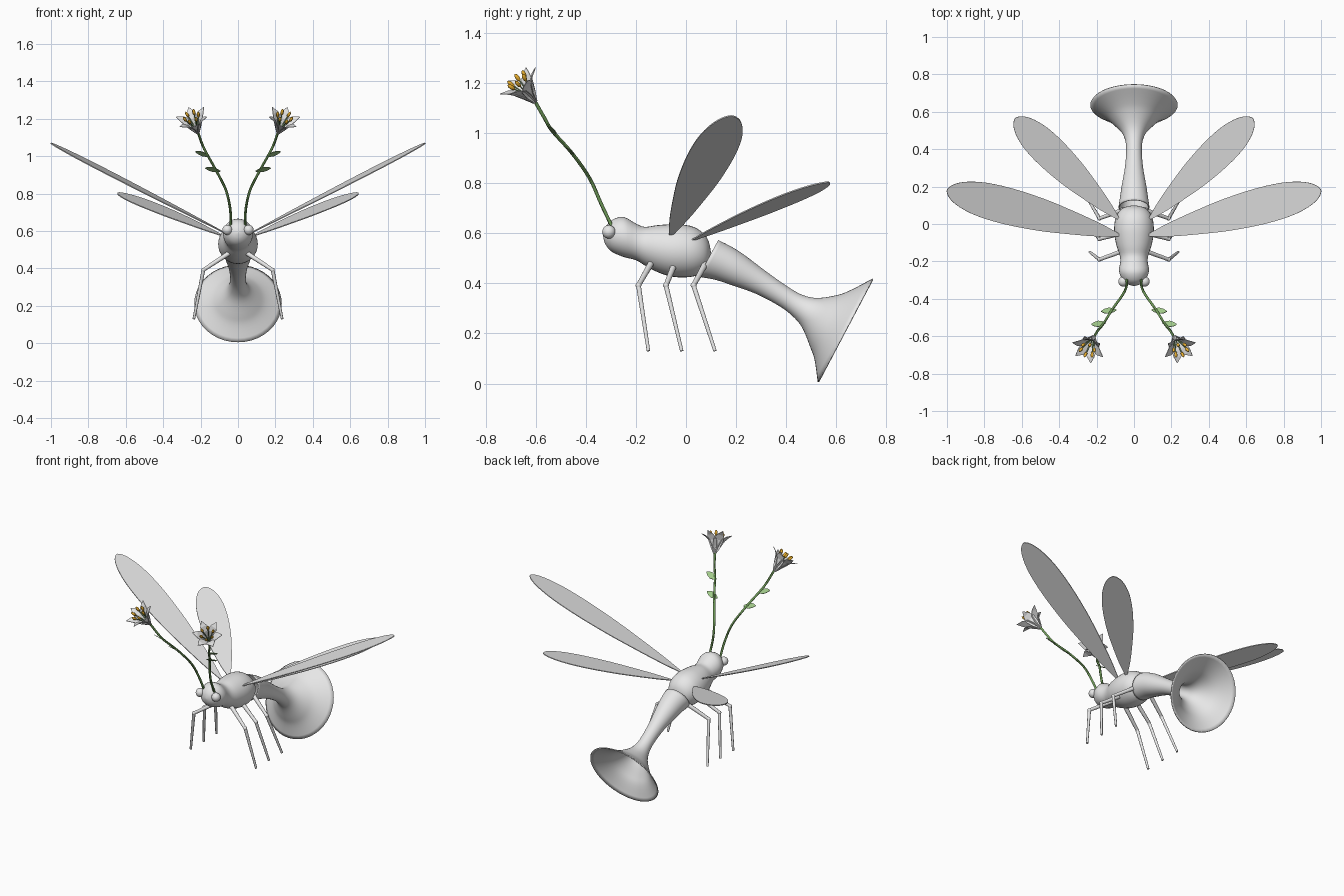
import bpy, bmesh, math
from mathutils import Vector

if "Cube" in bpy.data.objects:
    bpy.data.objects.remove(bpy.data.objects["Cube"])


def material(name, col):
    m = bpy.data.materials.new(name)
    m.diffuse_color = (*col, 1)
    m.use_nodes = True
    m.node_tree.nodes["Principled BSDF"].inputs["Base Color"].default_value = m.diffuse_color
    return m


GREY = material("pale_grey", (0.8, 0.8, 0.8))
STEM = material("stem_green", (0.16, 0.33, 0.10))
LEAF = material("leaf_green", (0.35, 0.58, 0.25))
GOLD = material("pollen_orange", (0.85, 0.45, 0.03))


def finish(bm, name, mat, smooth=True):
    bmesh.ops.recalc_face_normals(bm, faces=bm.faces)
    me = bpy.data.meshes.new(name)
    bm.to_mesh(me)
    bm.free()
    me.materials.append(mat)
    ob = bpy.data.objects.new(name, me)
    bpy.context.collection.objects.link(ob)
    if smooth:
        bpy.context.view_layer.objects.active = ob
        ob.select_set(True)
        bpy.ops.object.shade_smooth_by_angle(angle=math.radians(45))
        ob.select_set(False)
    return ob


def smooth_points(pts, n=5):
    """Catmull-Rom through points of any dimension."""
    p = [Vector(q) for q in pts]
    p = [2 * p[0] - p[1]] + p + [2 * p[-1] - p[-2]]
    out = []
    for i in range(1, len(p) - 2):
        a, b, c, d = p[i - 1:i + 3]
        for k in range(n):
            t = k / n
            out.append(0.5 * (2 * b + (c - a) * t + (2 * a - 5 * b + 4 * c - d) * t * t
                              + (3 * b - a - 3 * c + d) * t ** 3))
    return out + [p[-2]]


def loft(bm, rings, sides, caps=True):
    """Skin circles given as (centre, axis, radius)."""
    prev = None
    for i, (c, ax, r) in enumerate(rings):
        u = Vector((1, 0, 0))
        u = (u - ax * u.dot(ax)).normalized()
        w = ax.cross(u)
        ring = [bm.verts.new(c + (u * math.cos(a) + w * math.sin(a)) * r)
                for a in (2 * math.pi * k / sides for k in range(sides))]
        if prev:
            for k in range(sides):
                j = (k + 1) % sides
                bm.faces.new((prev[k], prev[j], ring[j], ring[k]))
        if caps and i in (0, len(rings) - 1):
            bm.faces.new(ring)
        prev = ring


def tube(bm, pts, radii, sides=8):
    rings = []
    for i, p in enumerate(pts):
        ax = (pts[min(i + 1, len(pts) - 1)] - pts[max(i - 1, 0)]).normalized()
        rings.append((p, ax, radii[i]))
    loft(bm, rings, sides)


def blade(bm, base, tip, side, widths, normal_thick, bow=None):
    """Flat leaf shape along base-tip; widths are (fraction, half width)."""
    n = (tip - base).cross(side).normalized() * normal_thick / 2
    rows = []
    for t, w in widths:
        c = base.lerp(tip, t) + (bow * math.sin(math.pi * t) if bow else Vector((0, 0, 0)))
        rows.append([bm.verts.new(c + side * s * w + n * h)
                     for s, h in ((-1, -1), (1, -1), (1, 1), (-1, 1))])
    for a, b in zip(rows, rows[1:]):
        for k in range(4):
            j = (k + 1) % 4
            bm.faces.new((a[k], a[j], b[j], b[k]))
    bm.faces.new(rows[0])
    bm.faces.new(rows[-1])


def ball(bm, c, r):
    res = bmesh.ops.create_uvsphere(bm, u_segments=20, v_segments=12, radius=r)
    bmesh.ops.translate(bm, verts=res["verts"], vec=c)


# Head and thorax: one lofted body (y, z, radius)
body = smooth_points([(-.331, .59, .004), (-.322, .59, .034), (-.297, .59, .063), (-.25, .586, .08),
                      (-.2, .566, .073), (-.165, .549, .077), (-.12, .54, .092), (-.07, .533, .103),
                      (-.02, .53, .106), (.03, .527, .099), (.068, .523, .079), (.09, .52, .05),
                      (.1, .52, .004)], 3)
bm = bmesh.new()
loft(bm, [(Vector((0, y, z)), Vector((0, 1, 0)), r) for y, z, r in body], 32)
finish(bm, "head_and_thorax", GREY)

# Abdomen: open flared horn (distance, sideways offset, radius)
axis = Vector((0, .885, -.467)).normalized()
perp = Vector((0, .467, .885)).normalized()
horn = smooth_points([(0, 0, .083), (.06, .01, .074), (.12, .013, .066), (.23, .012, .049),
                      (.33, .006, .042), (.4, 0, .046), (.46, -.003, .067), (.525, -.006, .118),
                      (.565, -.002, .16), (.617, 0, .234)], 4)
bm = bmesh.new()
loft(bm, [(Vector((0, .09, .5)) + axis * t + perp * p, axis, r) for t, p, r in horn], 40, False)
abdomen = finish(bm, "horn_abdomen", GREY)
wall = abdomen.modifiers.new("wall", "SOLIDIFY")
wall.thickness = .006
wall.offset = -1

# Wing outline: narrow root, rounded tip
outline = [(q[0], q[1]) for q in smooth_points(
    [(0, .008, 0), (.13, .038, 0), (.3, .066, 0), (.46, .087, 0), (.65, .098, 0), (.8, .092, 0),
     (.9, .072, 0), (.96, .047, 0), (.99, .022, 0), (1, .004, 0)], 3)]

for s, label in ((1, "right"), (-1, "left")):
    def P(x, y, z):
        return Vector((s * x, y, z))

    # Wings
    for name, a, b, k in (("fore_wing", P(.08, -.06, .595), P(1, .18, 1.07), 1),
                          ("hind_wing", P(.085, .03, .575), P(.635, .565, .805), .9)):
        d = b - a
        bm = bmesh.new()
        blade(bm, a, b, Vector((-d.y, d.x, 0)).normalized(), [(t, w * k) for t, w in outline], .005)
        finish(bm, f"{name}_{label}", GREY)

    # Legs: thigh, knee joint, shin
    for name, hip, knee, foot in (("front_leg", -.14, -.19, -.15), ("middle_leg", -.045, -.08, -.017),
                                  ("rear_leg", .078, .03, .116)):
        bm = bmesh.new()
        h, kn, f = P(.05, hip, .48), P(.185, knee, .392), P(.236, foot, .13)
        tube(bm, [h, kn], [.013, .010], 10)
        tube(bm, [kn, f], [.010, .007], 10)
        ball(bm, kn, .0115)
        finish(bm, f"{name}_{label}", GREY)

    # Eye
    bm = bmesh.new()
    ball(bm, P(.057, -.308, .606), .027)
    finish(bm, f"eye_{label}", GREY)

    # Flower stalk antenna
    path = smooth_points([P(.038, -.295, .625), P(.042, -.34, .72), P(.065, -.385, .82),
                          P(.115, -.455, .92), P(.165, -.535, 1.01), P(.19, -.565, 1.06),
                          P(.215, -.605, 1.13)], 4)
    bm = bmesh.new()
    tube(bm, path, [.007] * len(path))
    finish(bm, f"antenna_stalk_{label}", STEM)

    # Stalk leaves
    bm = bmesh.new()
    along = Vector((0, -.8, .6))
    for a, b in ((P(.095, -.46, .92), P(.175, -.467, .937)), (P(.153, -.53, 1.0), P(.228, -.537, 1.024))):
        blade(bm, a, b, along, [(0, .003), (.2, .013), (.5, .02), (.8, .014), (1, .002)], .003)
    finish(bm, f"stalk_leaves_{label}", LEAF)

    # Flower: six pointed petals around stamens
    base = P(.215, -.602, 1.125)
    ax = P(.035, -.075, .09).normalized()
    u = ax.cross(Vector((0, 0, 1))).normalized()
    w = ax.cross(u)
    petals, threads, anthers = bmesh.new(), bmesh.new(), bmesh.new()
    for k in range(6):
        a = math.pi * k / 3
        out = u * math.cos(a) + w * math.sin(a)
        side = ax.cross(out)
        blade(petals, base + out * .006, base + ax * .115 + out * .09, side,
              [(0, .007), (.25, .024), (.5, .031), (.75, .021), (1, .001)], .003,
              ax * .018 - out * .012)
        a += math.pi / 6
        out = u * math.cos(a) + w * math.sin(a)
        top = base + ax * .115 + out * .038
        tube(threads, [base + ax * .01, base + ax * .06 + out * .018, top], [.003] * 3, 6)
        dirn = (ax + out * .3).normalized()
        tube(anthers, [top + dirn * q for q in (-.018, -.011, 0, .011, .018)],
             [.002, .007, .0085, .007, .002], 8)
    finish(petals, f"flower_petals_{label}", GREY, False)
    finish(threads, f"stamen_threads_{label}", LEAF)
    finish(anthers, f"stamen_tips_{label}", GOLD)
